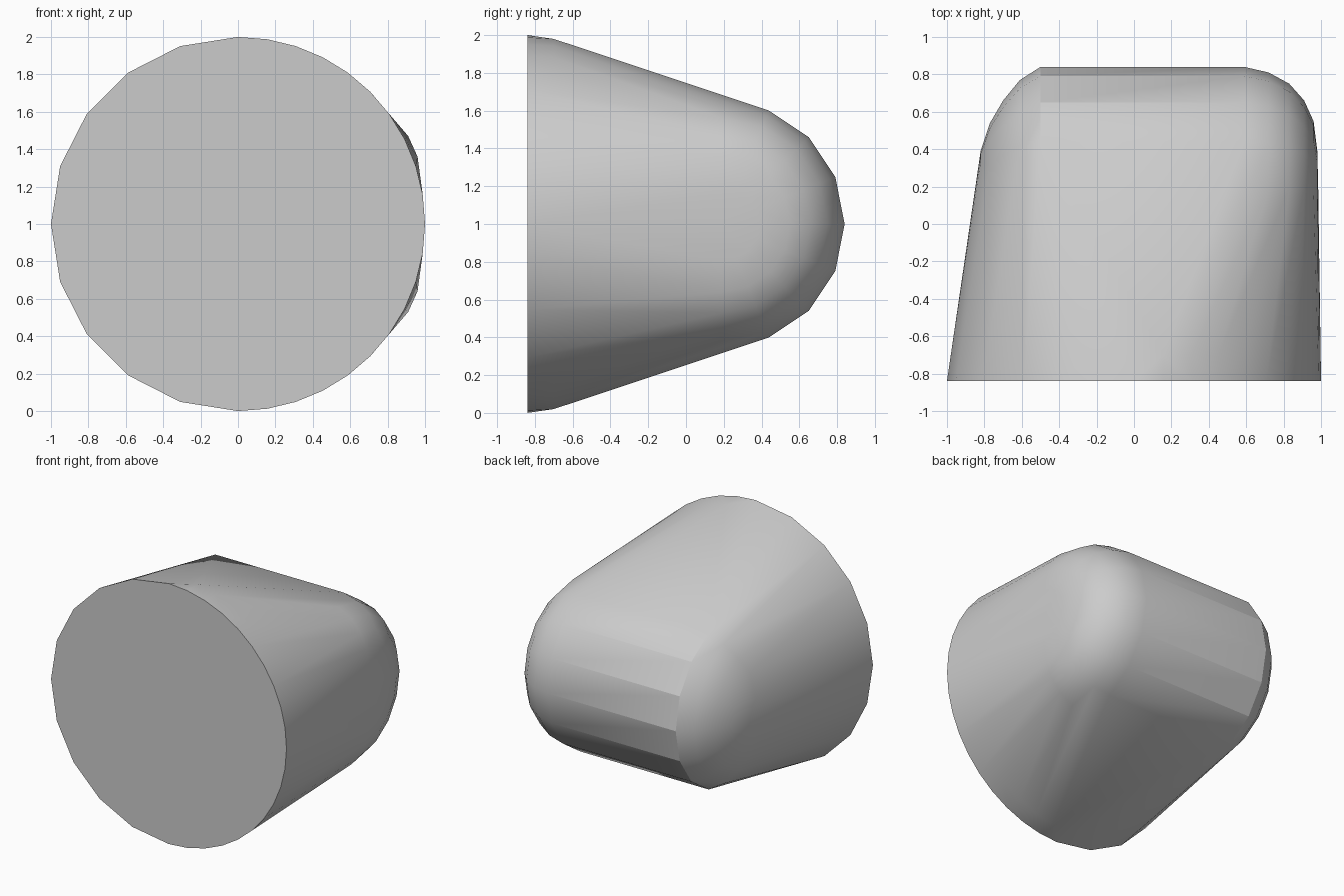
import bpy
import bmesh
from math import sin, cos, pi, radians

if "Cube" in bpy.data.objects:
    bpy.data.objects.remove(bpy.data.objects["Cube"])

grey = bpy.data.materials.new("light grey")
grey.use_nodes = True
grey.diffuse_color = (0.6, 0.6, 0.6, 1)
grey.node_tree.nodes["Principled BSDF"].inputs["Base Color"].default_value = (0.6, 0.6, 0.6, 1)

bm = bmesh.new()


def disc_point(angle, y, radius=1.0):
    bm.verts.new((radius * cos(angle), y, 1 + radius * sin(angle)))


# Round front face: coarse on one half, finer on the other
for i in range(20):
    disc_point(i * pi / 10, -0.84)
for i in range(-9, 10):
    disc_point(i * pi / 20, -0.84)

# Slight step behind the finer half of the rim
for i in range(-9, 10):
    disc_point(i * pi / 20, -0.70, 0.992)

# Rounded horizontal roller at the back: x position and ring radius
roller = [(-0.845, 0.0), (-0.82, 0.20), (-0.77, 0.35), (-0.70, 0.47),
          (-0.61, 0.58), (-0.50, 0.65), (0.59, 0.65), (0.72, 0.62),
          (0.83, 0.56), (0.91, 0.47), (0.96, 0.36), (0.98, 0.20), (0.985, 0.0)]
for x, radius in roller:
    for i in range(16 if radius else 1):
        a = i * pi / 8
        bm.verts.new((x, 0.19 + radius * cos(a), 1 + radius * sin(a)))

# Stretch one skin over the face and the roller
hull = bmesh.ops.convex_hull(bm, input=bm.verts)
unused = {v for v in hull["geom_interior"] + hull["geom_unused"]
          if isinstance(v, bmesh.types.BMVert)}
bmesh.ops.delete(bm, geom=list(unused), context='VERTS')
bmesh.ops.dissolve_limit(bm, angle_limit=radians(0.5), verts=bm.verts, edges=bm.edges)
bmesh.ops.recalc_face_normals(bm, faces=bm.faces)

mesh = bpy.data.meshes.new("rounded_body")
bm.to_mesh(mesh)
bm.free()
mesh.materials.append(grey)
body = bpy.data.objects.new("rounded_body", mesh)
bpy.context.collection.objects.link(body)

bpy.ops.object.select_all(action='DESELECT')
body.select_set(True)
bpy.context.view_layer.objects.active = body
bpy.ops.object.shade_smooth_by_angle(angle=radians(22))
